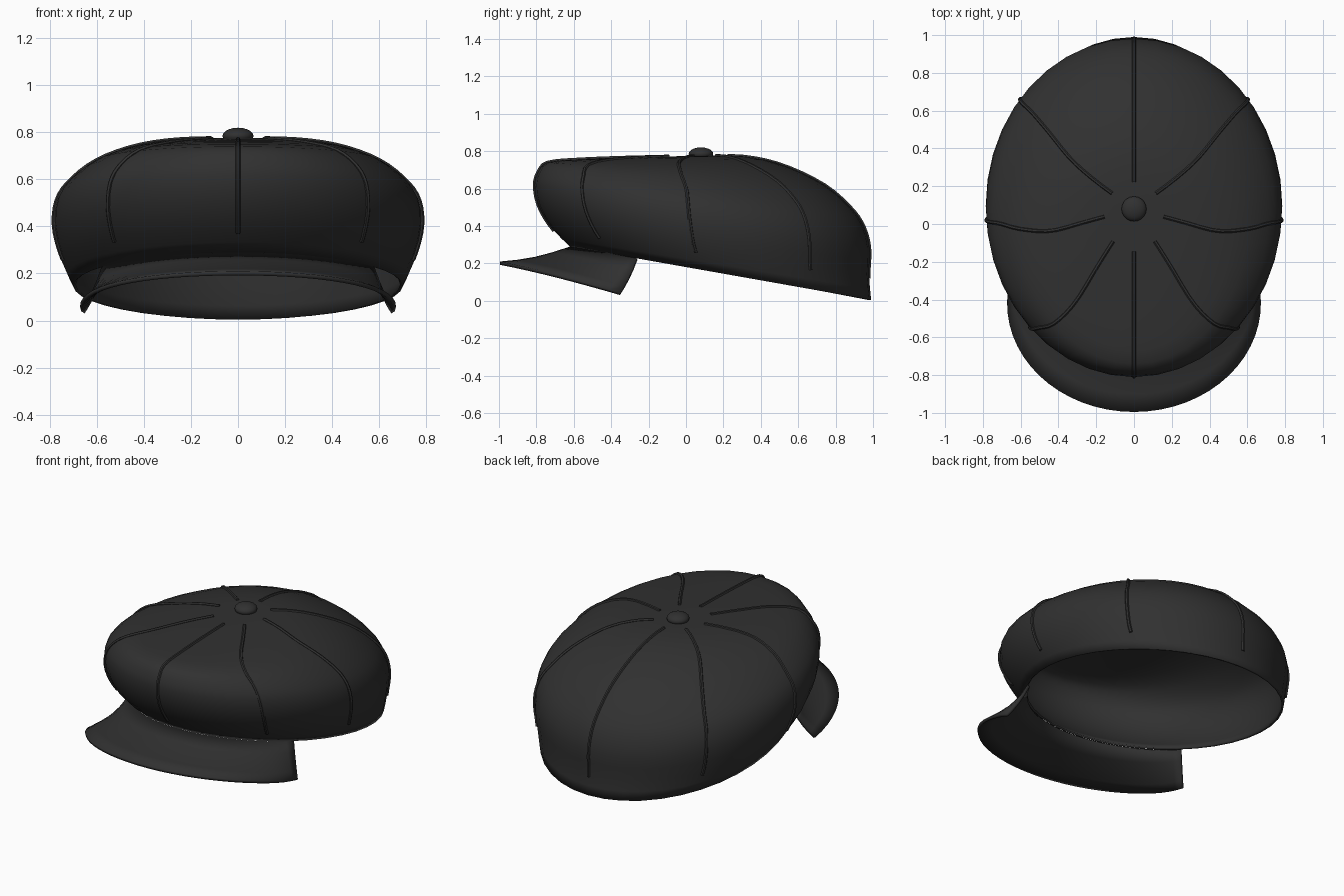
import bpy
from math import sin, cos, pi, radians, floor

if "Cube" in bpy.data.objects:
    bpy.data.objects.remove(bpy.data.objects["Cube"])

cloth = bpy.data.materials.new("charcoal_cloth")
cloth.use_nodes = True
colour = (0.03, 0.03, 0.03, 1)
cloth.diffuse_color = colour
bsdf = cloth.node_tree.nodes["Principled BSDF"]
bsdf.inputs["Base Color"].default_value = colour
bsdf.inputs["Roughness"].default_value = 0.8

# Crown levels from rim to apex: front y, front z, back y, back z, half width
LEVELS = [
    (-0.62, 0.29, 0.99, 0.005, 0.70),
    (-0.72, 0.39, 0.978, 0.14, 0.755),
    (-0.79, 0.51, 0.982, 0.28, 0.785),
    (-0.81, 0.62, 0.95, 0.40, 0.77),
    (-0.79, 0.69, 0.88, 0.50, 0.71),
    (-0.74, 0.74, 0.74, 0.62, 0.60),
    (-0.57, 0.757, 0.52, 0.725, 0.44),
    (-0.28, 0.768, 0.31, 0.772, 0.25),
    (0.08, 0.775, 0.08, 0.775, 0.0),
]
TOP = len(LEVELS) - 1


def level(s):
    """Smoothly blended crown level at height parameter s."""
    i = min(int(floor(s)), TOP - 1)
    f = s - i
    a, b, c, d = (LEVELS[max(0, min(TOP, i + k))] for k in (-1, 0, 1, 2))
    return [q + 0.5 * f * (r - p + f * (2 * p - 5 * q + 4 * r - t + f * (3 * (q - r) + t - p)))
            for p, q, r, t in zip(a, b, c, d)]


def crown_point(s, t):
    """Point on the tilted oval at height s and angle t."""
    yf, zf, yb, zb, w = level(s)
    v = sin(t)
    return (w * cos(t), (yf + yb) / 2 + (yb - yf) / 2 * v, (zf + zb) / 2 + (zb - zf) / 2 * v)


def make_object(name, verts, faces, thickness=0):
    mesh = bpy.data.meshes.new(name)
    mesh.from_pydata(verts, [], faces)
    obj = bpy.data.objects.new(name, mesh)
    bpy.context.collection.objects.link(obj)
    mesh.materials.append(cloth)
    if thickness:
        mod = obj.modifiers.new("thickness", "SOLIDIFY")
        mod.thickness = thickness
        mod.offset = -1
    smooth(obj)
    return obj


def smooth(obj):
    bpy.ops.object.select_all(action="DESELECT")
    obj.select_set(True)
    bpy.context.view_layer.objects.active = obj
    bpy.ops.object.shade_smooth_by_angle(angle=radians(50))


# Crown shell
SEG, STEPS = 40, 2 * TOP
verts = [crown_point(i / 2, 2 * pi * j / SEG) for i in range(STEPS) for j in range(SEG)]
verts.append(crown_point(TOP, 0))
faces = []
for i in range(STEPS):
    for j in range(SEG):
        a, b = i * SEG + j, i * SEG + (j + 1) % SEG
        if i < STEPS - 1:
            faces.append((a, b, b + SEG, a + SEG))
        else:
            faces.append((a, b, len(verts) - 1))
make_object("crown", verts, faces, 0.012)

# Brim: lofted from the crown rim out to a drooping curved edge
COLS, ROWS = 32, 4
verts, faces = [], []
for r in range(ROWS + 1):
    f = r / ROWS
    for k in range(COLS + 1):
        u = 2 * k / COLS - 1
        inner = crown_point(0, -pi / 2 + u * radians(56))
        th = u * radians(97)
        y = -0.42 - 0.575 * cos(th)
        d = y + 0.995
        outer = (0.672 * sin(th), y, 0.21 - 0.2 * d - 0.1 * d * d)
        p = [m + (n - m) * f for m, n in zip(inner, outer)]
        p[2] -= 0.015 * sin(pi * f)
        verts.append(p)
for r in range(ROWS):
    for k in range(COLS):
        a = r * (COLS + 1) + k
        b = a + COLS + 1
        faces.append((b, b + 1, a + 1, a))
make_object("brim", verts, faces, 0.018)

# Raised seams between the eight panels
curve = bpy.data.curves.new("panel_seams", "CURVE")
curve.dimensions = "3D"
curve.bevel_depth = 0.01
curve.bevel_resolution = 1
curve.use_fill_caps = True
half = [(pi / 2, pi / 2), (0.68, 0.74), (-0.1, 0.0), (-0.79, -0.79), (-pi / 2, -pi / 2)]
seams = half + [(pi - a, pi - b) for a, b in half[1:4]]
N = 22
for low, high in seams:
    spline = curve.splines.new("POLY")
    spline.points.add(N)
    for n, point in enumerate(spline.points):
        f = n / N
        point.co = (*crown_point(0.85 + 6.5 * f, low + (high - low) * f), 1)
seam_obj = bpy.data.objects.new("panel_seams", curve)
bpy.context.collection.objects.link(seam_obj)
curve.materials.append(cloth)
bpy.ops.object.select_all(action="DESELECT")
seam_obj.select_set(True)
bpy.context.view_layer.objects.active = seam_obj
bpy.ops.object.convert(target="MESH")
smooth(bpy.context.view_layer.objects.active)

# Button on top
bpy.ops.mesh.primitive_uv_sphere_add(segments=20, ring_count=10, radius=1, location=(0, 0.08, 0.785))
button = bpy.context.object
button.name = "top_button"
button.scale = (0.066, 0.066, 0.035)
button.data.materials.append(cloth)
smooth(button)
